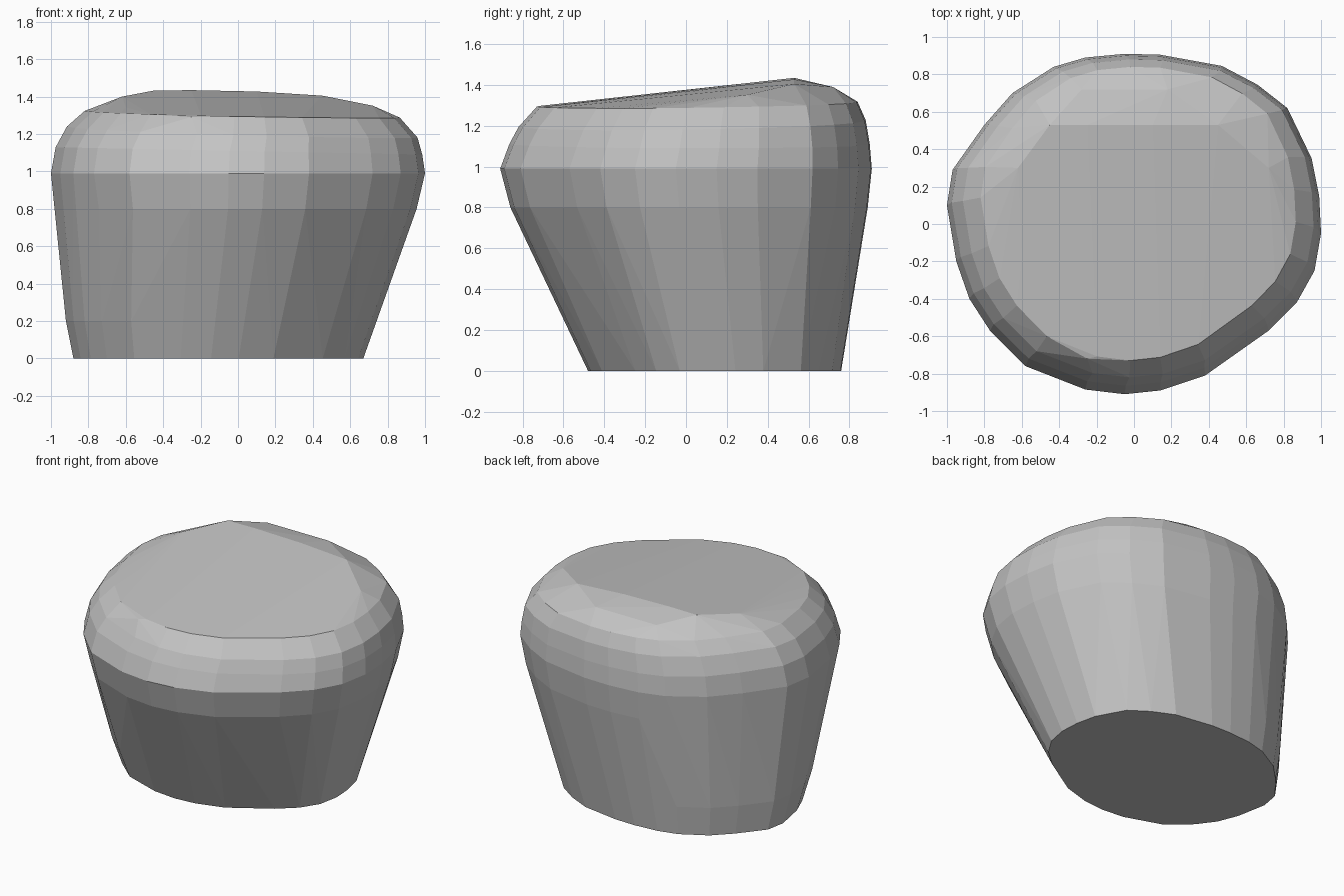
import bpy
import bmesh
import math

# Remove the default cube
default_cube = bpy.data.objects.get("Cube")
if default_cube:
    bpy.data.objects.remove(default_cube, do_unlink=True)

# Plan outline of the boulder at its widest level, counter-clockwise
OUTLINE = [
    (1, -.05), (.99, .15), (.95, .35), (.82, .62), (.66, .745), (.47, .845),
    (.14, .905), (-.05, .91), (-.26, .89), (-.43, .84), (-.65, .7), (-.8, .53),
    (-.97, .29), (-1, .1), (-.95, -.2), (-.88, -.4), (-.77, -.57), (-.58, -.76),
    (-.26, -.885), (-.05, -.91), (.14, -.89), (.38, -.81), (.72, -.57), (.87, -.42),
    (.965, -.25),
]
HALF_DEPTH = .91

# Levels: height, left/right limits, front/back limits, tilt along x and y
LEVELS = [
    (0, -.88, .67, -.48, .76, 0, 0),
    (.2, -.92, .742, -.575, .793, 0, 0),
    (.8, -.965, .955, -.86, .89, 0, 0),
    (.99, -1, 1, -.91, .91, 0, 0),
    (1.11, -.975, .985, -.865, .9, -.02, 0),
    (1.21, -.915, .96, -.82, .88, -.03, .02),
    (1.305, -.82, .865, -.73, .84, -.02, .015),
]

# Corners of the sloping crown
CROWN = [
    (-.45, .53), (-.25, .53), (.1, .53), (.45, .53), (.72, .3), (.75, -.1),
    (.55, -.5), (.1, -.71), (-.25, -.72), (-.5, -.5), (-.6, -.2), (-.62, .3),
]


def crown_height(x, y):
    """Gently arched slope, highest at the back."""
    return 1.37 - .03 * x + .115 * y - .06 * x * x


def add_level(bm, height, left, right, front, back, tilt_x, tilt_y):
    """Fit the plan outline between the limits of one level."""
    for u, v in OUTLINE:
        x = (left + right) / 2 + u * (right - left) / 2
        y = (front + back) / 2 + v / HALF_DEPTH * (back - front) / 2
        bm.verts.new((x, y, height + tilt_x * x + tilt_y * y))


def make_material(name, colour):
    material = bpy.data.materials.new(name)
    material.use_nodes = True
    material.diffuse_color = colour
    material.node_tree.nodes["Principled BSDF"].inputs["Base Color"].default_value = colour
    return material


# Boulder body: a faceted skin wrapped around the levels and the crown
bm = bmesh.new()
for level in LEVELS:
    add_level(bm, *level)
for x, y in CROWN:
    bm.verts.new((x, y, crown_height(x, y)))

# Shoulder behind the crown
for x in (-.28, .18):
    bm.verts.new((x, .72, 1.39))

bmesh.ops.convex_hull(bm, input=bm.verts[:])
loose = [v for v in bm.verts if not v.link_faces]
bmesh.ops.delete(bm, geom=loose, context="VERTS")

# Merge nearly flat neighbours into broad facets
bmesh.ops.dissolve_limit(bm, angle_limit=math.radians(1.5),
                         verts=bm.verts[:], edges=bm.edges[:])
bmesh.ops.recalc_face_normals(bm, faces=bm.faces[:])

mesh = bpy.data.meshes.new("boulder")
bm.to_mesh(mesh)
bm.free()
mesh.materials.append(make_material("stone grey", (.55, .55, .55, 1)))
boulder = bpy.data.objects.new("boulder", mesh)
bpy.context.collection.objects.link(boulder)
